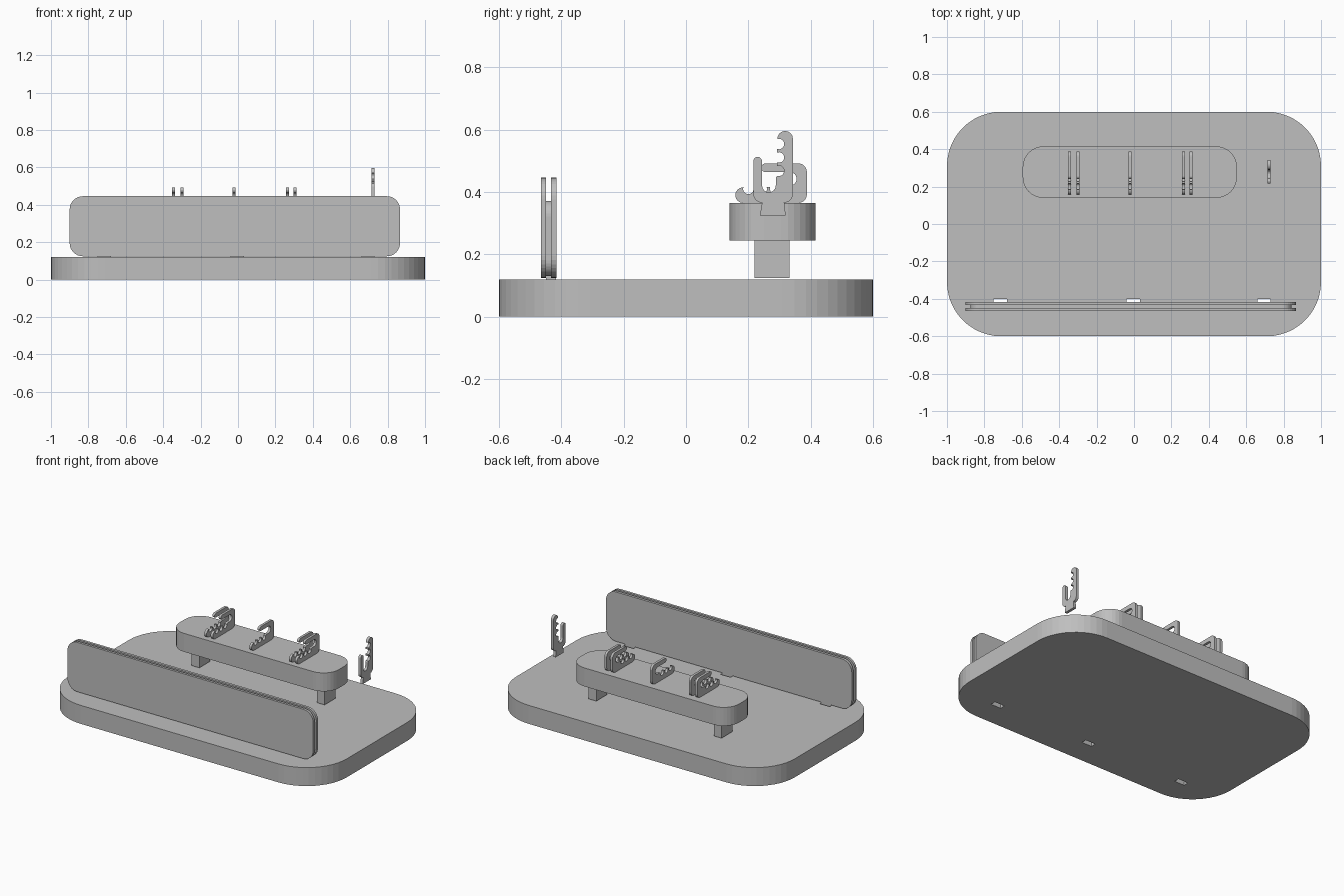
import bpy, bmesh, math

if "Cube" in bpy.data.objects:
    bpy.data.objects.remove(bpy.data.objects["Cube"])

grey = bpy.data.materials.new("light grey")
grey.diffuse_color = (0.52, 0.52, 0.52, 1)
grey.use_nodes = True
grey.node_tree.nodes["Principled BSDF"].inputs["Base Color"].default_value = grey.diffuse_color


def arc(cx, cy, r, a0, a1, n=8):
    return [(cx + r * math.cos(math.radians(a0 + (a1 - a0) * i / n)),
             cy + r * math.sin(math.radians(a0 + (a1 - a0) * i / n))) for i in range(n + 1)]


def rounded(x0, x1, y0, y1, r, n=8):
    return (arc(x1 - r, y0 + r, r, -90, 0, n) + arc(x1 - r, y1 - r, r, 0, 90, n)
            + arc(x0 + r, y1 - r, r, 90, 180, n) + arc(x0 + r, y0 + r, r, 180, 270, n))


def extrude(name, pts, axis, lo, hi):
    """Prism of a 2D outline along the given axis."""
    place = {"x": lambda a, b, c: (c, a, b), "y": lambda a, b, c: (a, c, b),
             "z": lambda a, b, c: (a, b, c)}[axis]
    bm = bmesh.new()
    low = [bm.verts.new(place(a, b, lo)) for a, b in pts]
    top = [bm.verts.new(place(a, b, hi)) for a, b in pts]
    bm.faces.new(low)
    bm.faces.new(top)
    n = len(pts)
    for i in range(n):
        j = (i + 1) % n
        bm.faces.new((low[i], low[j], top[j], top[i]))
    bmesh.ops.recalc_face_normals(bm, faces=bm.faces)
    me = bpy.data.meshes.new(name)
    bm.to_mesh(me)
    bm.free()
    me.materials.append(grey)
    ob = bpy.data.objects.new(name, me)
    bpy.context.collection.objects.link(ob)
    return ob


def box(name, x0, x1, y0, y1, z0, z1):
    return extrude(name, [(x0, y0), (x1, y0), (x1, y1), (x0, y1)], "z", z0, z1)


# Base board with three through slots behind the front panel
base = extrude("base_board", rounded(-1, 1, -0.6, 0.6, 0.29, 12), "z", 0, 0.12)
for i, x in enumerate((-0.715, -0.003, 0.695)):
    cutter = box(f"slot_cutter_{i}", x - 0.036, x + 0.036, -0.437, -0.402, -0.1, 0.2)
    cutter.hide_render = True
    cutter.hide_viewport = True
    mod = base.modifiers.new("slot", "BOOLEAN")
    mod.operation = "DIFFERENCE"
    mod.solver = "EXACT"
    mod.object = cutter
    # Tabs joining the panel to the base
    box(f"panel_tab_{i}", x - 0.036, x + 0.036, -0.449, -0.417, 0.06, 0.14)

# Front panel: two sheets around a lower core, leaving a groove
outline = rounded(-0.9, 0.866, 0.125, 0.446, 0.07)
extrude("panel_front_sheet", outline, "y", -0.465, -0.449)
extrude("panel_back_sheet", outline, "y", -0.433, -0.416)
extrude("panel_core", rounded(-0.875, 0.842, 0.13, 0.372, 0.05), "y", -0.449, -0.433)

# Raised shelf and its two legs
extrude("shelf", rounded(-0.595, 0.55, 0.14, 0.415, 0.11), "z", 0.245, 0.365)
for name, x in (("left_leg", -0.46), ("right_leg", 0.44)):
    box(name, x - 0.028, x + 0.028, 0.22, 0.332, 0.125, 0.245)

# Notched hook outline, upright: short prong, rounded gap, long toothed prong
body = arc(0.315, 0.394, 0.028, -90, 0, 5) + arc(0.318, 0.571, 0.025, 0, 180)
for z in (0.554, 0.511, 0.468):
    body += arc(0.298, z, 0.017, 110, -110)
body += [(0.288, 0.445)] + arc(0.266, 0.421, 0.022, 0, -180)
body += arc(0.230, 0.499, 0.014, 0, 180, 6) + arc(0.244, 0.394, 0.028, 180, 270, 5)
upright = [(0.237, 0.324), (0.32, 0.324)] + body

# Upright hook at the right, with its mounting tab
extrude("upright_hook", upright, "x", 0.713, 0.731)

# Hooks lying on the shelf, teeth upward
lying = [(0.388 - (v - 0.366), 0.365 + (0.343 - u)) for u, v in body]
for i, x in enumerate((-0.345, -0.3, -0.021, 0.264, 0.306)):
    extrude(f"shelf_hook_{i}", lying, "x", x - 0.008, x + 0.008)
